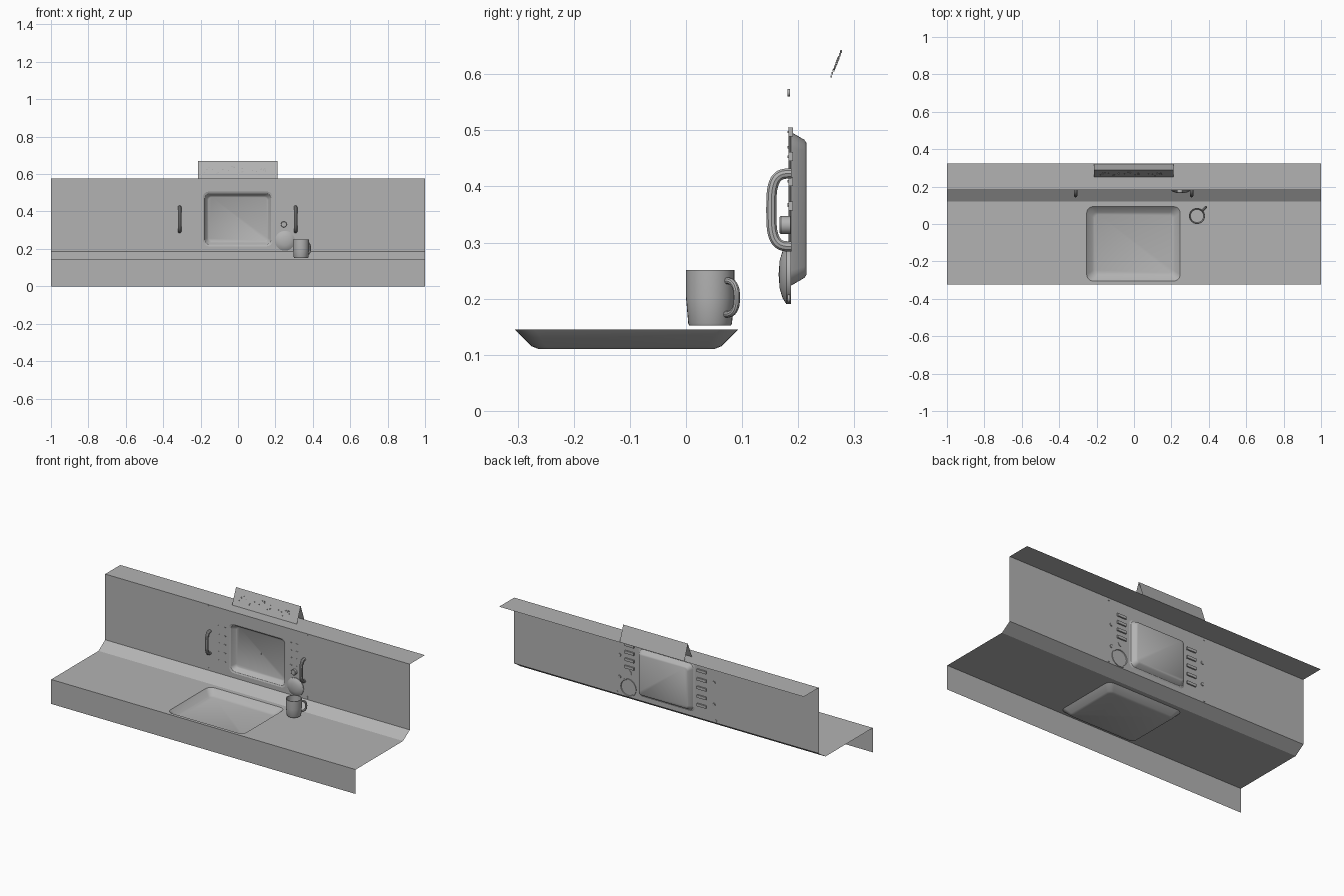
import bpy, bmesh, math, random
from mathutils import Vector, Matrix

cube = bpy.data.objects.get("Cube")
if cube:
    bpy.data.objects.remove(cube, do_unlink=True)

grey = bpy.data.materials.new("plain grey")
grey.use_nodes = True
grey.diffuse_color = (0.45, 0.45, 0.45, 1)
grey.node_tree.nodes["Principled BSDF"].inputs["Base Color"].default_value = (0.45, 0.45, 0.45, 1)

WALL = 0.183     # y of the upright panel
SHELF = 0.145    # z of the worktop
TOP = 0.577


def finish(name, bm, smooth=False):
    mesh = bpy.data.meshes.new(name)
    bm.to_mesh(mesh)
    bm.free()
    mesh.materials.append(grey)
    ob = bpy.data.objects.new(name, mesh)
    bpy.context.collection.objects.link(ob)
    if smooth:
        shade(ob)
    return ob


def shade(ob):
    bpy.ops.object.select_all(action='DESELECT')
    ob.select_set(True)
    bpy.context.view_layer.objects.active = ob
    bpy.ops.object.shade_smooth_by_angle(angle=math.radians(35))


def rounded(w, h, r, steps=6):
    """Outline of a rounded rectangle with half sizes w and h."""
    pts = []
    for k, (sx, sy) in enumerate([(1, 1), (-1, 1), (-1, -1), (1, -1)]):
        for i in range(steps + 1):
            a = math.pi / 2 * (k + i / steps)
            pts.append((sx * (w - r) + r * math.cos(a), sy * (h - r) + r * math.sin(a)))
    return pts


def on_wall(x, z, depth=0):
    return Vector((x, WALL + depth, z))


def on_shelf(x, y, depth=0):
    return Vector((x, y, SHELF - depth))


def holed_sheet(name, place, low, high, hole):
    """Flat sheet from -1 to 1 with a rounded opening."""
    bm = bmesh.new()
    edges = []
    for loop in ([(-1, low), (1, low), (1, high), (-1, high)], hole):
        vs = [bm.verts.new(place(*p)) for p in loop]
        edges += [bm.edges.new((vs[i - 1], v)) for i, v in enumerate(vs)]
    bmesh.ops.triangle_fill(bm, edges=edges, use_beauty=True)
    bmesh.ops.dissolve_limit(bm, angle_limit=0.01, verts=bm.verts, edges=bm.edges)
    bmesh.ops.recalc_face_normals(bm, faces=bm.faces)
    out = place(0, 0, -1) - place(0, 0)
    bmesh.ops.reverse_faces(bm, faces=[f for f in bm.faces if f.normal.dot(out) < 0])
    return finish(name, bm)


def recess(name, place, cx, cy, levels):
    """Pressed pan: rounded outlines joined at growing depth, closed by a floor."""
    bm = bmesh.new()
    rings = [[bm.verts.new(place(cx + x, cy + y, d)) for x, y in rounded(w, h, r)]
             for w, h, r, d in levels]
    for a, b in zip(rings, rings[1:]):
        for i in range(len(a)):
            bm.faces.new((a[i - 1], a[i], b[i], b[i - 1]))
    bm.faces.new(rings[-1])
    bmesh.ops.recalc_face_normals(bm, faces=bm.faces)
    out = place(0, 0, -1) - place(0, 0)
    bm.faces.ensure_lookup_table()
    if bm.faces[-1].normal.dot(out) < 0:
        bmesh.ops.reverse_faces(bm, faces=bm.faces)
    return finish(name, bm, True)


def strip(name, profile):
    """Thin sheet running the full width along a (y, z) profile."""
    return sheet(name, profile, -1, 1)


def sheet(name, profile, x0, x1):
    bm = bmesh.new()
    rows = [[bm.verts.new((x, y, z)) for x in (x0, x1)] for y, z in profile]
    for a, b in zip(rows, rows[1:]):
        bm.faces.new((a[0], a[1], b[1], b[0]))
    return finish(name, bm)


def lathe(name, profile, location, forward=False, steps=32):
    """Turn an (r, height) profile about z, or about -y when forward."""
    bm = bmesh.new()
    vs = [bm.verts.new((r, 0, z)) for r, z in profile]
    edges = [bm.edges.new(p) for p in zip(vs, vs[1:])]
    bmesh.ops.spin(bm, geom=vs + edges, axis=(0, 0, 1), cent=(0, 0, 0),
                   angle=math.tau, steps=steps, use_merge=True)
    bmesh.ops.remove_doubles(bm, verts=bm.verts, dist=1e-5)
    bmesh.ops.recalc_face_normals(bm, faces=bm.faces)
    if forward:
        bmesh.ops.rotate(bm, verts=bm.verts, matrix=Matrix.Rotation(math.pi / 2, 3, 'X'))
    bmesh.ops.translate(bm, verts=bm.verts, vec=location)
    return finish(name, bm, True)


def blocks(name, boxes):
    """Several boxes, given as (centre, size), in one object."""
    bm = bmesh.new()
    for centre, size in boxes:
        bmesh.ops.create_cube(bm, size=1, matrix=Matrix.Translation(centre) @ Matrix.Diagonal((*size, 1)))
    return finish(name, bm)


def tube(name, points, radius):
    curve = bpy.data.curves.new(name, 'CURVE')
    curve.dimensions = '3D'
    curve.bevel_depth = radius
    curve.bevel_resolution = 3
    curve.use_fill_caps = True
    spline = curve.splines.new('POLY')
    spline.points.add(len(points) - 1)
    for p, co in zip(spline.points, points):
        p.co = (*co, 1)
    curve.materials.append(grey)
    ob = bpy.data.objects.new(name, curve)
    bpy.context.collection.objects.link(ob)
    bpy.ops.object.select_all(action='DESELECT')
    ob.select_set(True)
    bpy.context.view_layer.objects.active = ob
    bpy.ops.object.convert(target='MESH')
    shade(bpy.context.object)


def power(v, e):
    return math.copysign(abs(v) ** e, v)


# Counter sheets
strip("front_apron", [(-0.324, 0), (-0.324, SHELF)])
strip("sloped_splash", [(0.12, SHELF), (WALL, 0.187)])
strip("top_ledge", [(WALL, TOP), (0.324, TOP)])
tray_c, window_c = (-0.003, -0.106), (-0.001, 0.36)
holed_sheet("worktop", on_shelf, -0.324, 0.12,
            [(x + tray_c[0], y + tray_c[1]) for x, y in rounded(0.25, 0.199, 0.035)])
holed_sheet("back_panel", on_wall, 0.187, TOP,
            [(x + window_c[0], z + window_c[1]) for x, z in rounded(0.186, 0.146, 0.03)])

# Pressed tray and window
recess("worktop_tray", on_shelf, *tray_c,
       [(0.25, 0.199, 0.035, 0), (0.22, 0.169, 0.025, 0.03), (0.207, 0.156, 0.02, 0.035)])
recess("window_recess", on_wall, *window_c,
       [(0.186, 0.146, 0.03, 0), (0.177, 0.137, 0.027, 0.004), (0.163, 0.123, 0.02, 0.028),
        (0.157, 0.117, 0.017, 0.032)])
lathe("window_pin", [(0, 0.004), (0.004, 0.003), (0.004, 0)], (0, 0.215, 0.36), True, 12)

# Grab handles and their sockets
for side, x in (("left", 0.308), ("right", -0.312)):
    arc = []
    for i in range(25):
        t = math.pi * i / 24
        arc.append((x, WALL + 0.005 - 0.036 * power(math.sin(t), 0.6), 0.358 + 0.065 * power(math.cos(t), 0.6)))
    tube(side + "_grab_handle", arc, 0.0095)
    for i, z in enumerate((0.567, 0.2)):
        lathe(f"{side}_screw_{i + 1}", [(0, 0.002), (0.007, 0.002), (0.007, -0.002), (0, -0.002)],
              (math.copysign(0.325, x), WALL, z), True, 12)

# Dial and button
lathe("round_dial", [(0, 0.018), (0.025, 0.016), (0.042, 0.011), (0.053, 0.004), (0.053, -0.004),
                     (0.047, -0.004), (0.045, 0), (0, 0)], (0.251, WALL, 0.243), True)
lathe("round_button", [(0, 0.016), (0.014, 0.016), (0.016, 0.014), (0.016, -0.003), (0, -0.003)],
      (0.245, WALL, 0.331), True)

# Slot bars behind the panel, with small marks in front
for side, x, top, count in (("left", 0.24, 0.497, 4), ("right", -0.234, 0.47, 5)):
    heights = [top - (0.044 if count == 4 else 0.051) * i for i in range(count)]
    blocks(side + "_slot_bars", [((x, WALL + 0.004, z), (0.06, 0.008, 0.016)) for z in heights])
    blocks(side + "_marks", [((x + dx, WALL - 0.001, z), (0.012, 0.002, 0.004))
                             for z in heights for dx in (-0.02, 0.02)])

# Folded sign with scattered flecks
foot, ridge = Vector((0.252, TOP)), Vector((0.289, 0.669))
sheet("folded_sign", [foot, ridge, (0.322, TOP)], -0.215, 0.21)
random.seed(3)
flecks = []
for i in range(26):
    p = foot.lerp(ridge, random.uniform(0.2, 0.7))
    flecks.append(((random.uniform(-0.19, 0.17), p.x - 0.001, p.y), (0.006, 0.003, 0.004)))
blocks("sign_flecks", flecks)

# Mug
mug = Vector((0.337, 0.043, 0.152))
lathe("mug_body", [(0, 0), (0.037, 0), (0.039, 0.004), (0.043, 0.05), (0.043, 0.099),
                   (0.039, 0.099), (0.039, 0.05), (0.035, 0.006), (0, 0.006)], mug)
out = Vector((1, 1, 0)).normalized()
loop = []
for i in range(17):
    t = math.pi * i / 16
    loop.append(mug + out * (0.039 + 0.028 * power(math.sin(t), 0.7)) + Vector((0, 0, 0.05 + 0.03 * power(math.cos(t), 0.8))))
tube("mug_handle", loop, 0.006)
